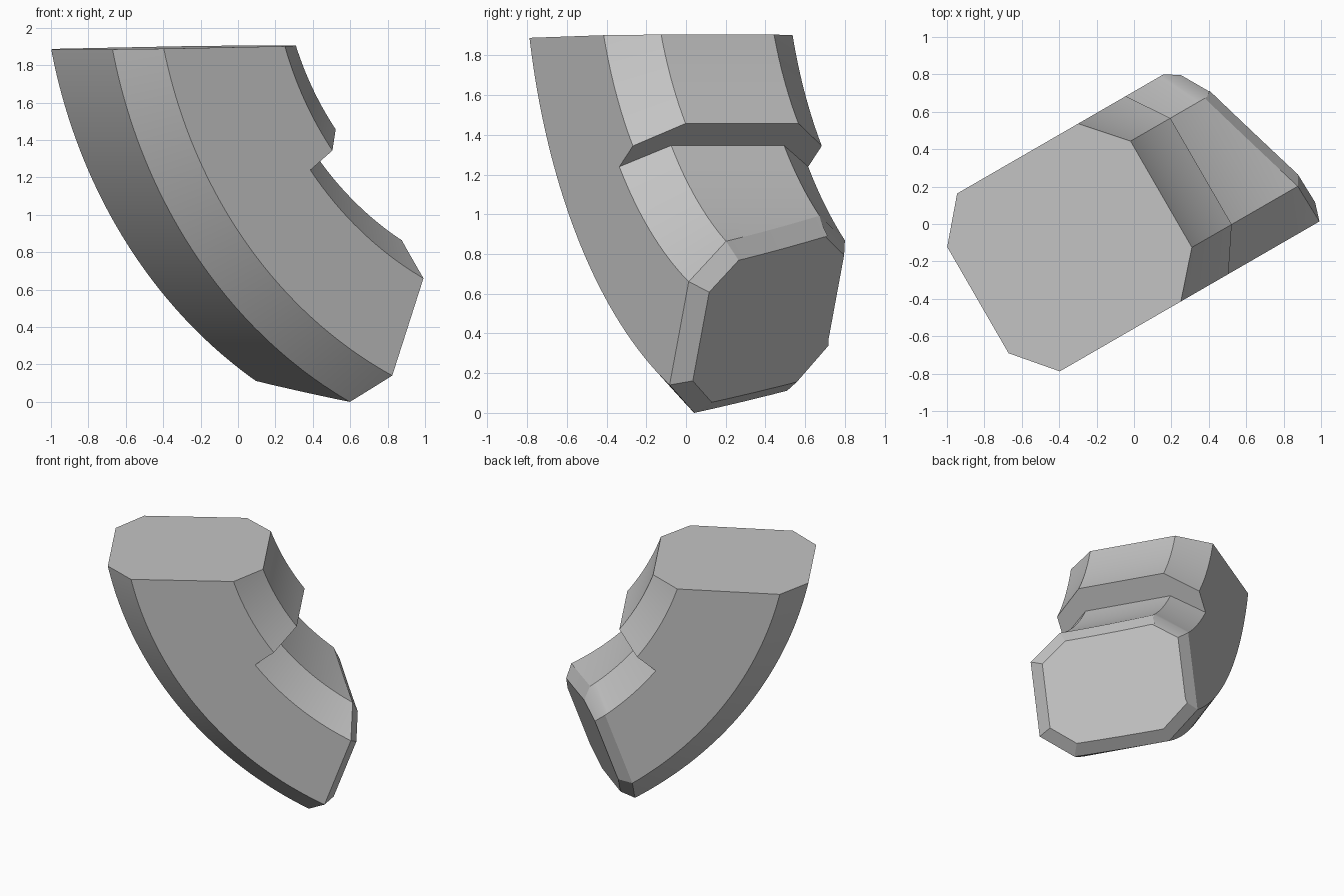
import bpy
import bmesh
from math import sin, cos, radians
from mathutils import Vector, Matrix

if "Cube" in bpy.data.objects:
    bpy.data.objects.remove(bpy.data.objects["Cube"], do_unlink=True)

# Plain grey material
grey = bpy.data.materials.new("plain_grey")
grey.use_nodes = True
colour = (0.55, 0.55, 0.55, 1)
grey.diffuse_color = colour
grey.node_tree.nodes["Principled BSDF"].inputs["Base Color"].default_value = colour

# The bend is swept about a sideways axis through this centre
CENTRE_X, CENTRE_Z = 1.784, 2.48
MID, WIDE, NARROW = 0.065, 0.549, 0.328
STEPS = 24

# Half cross-sections as (radius, half width), from the outer to the inner side
OUTER = [(2.775, NARROW), (2.59, WIDE), (2.038, WIDE)]
UPPER = OUTER + [(1.866, WIDE), (1.68, NARROW)]
LOWER = OUTER + [(1.862, NARROW)]

bm = bmesh.new()


def ring(half, degrees):
    """Mirror a half section and place it at an angle around the bend."""
    a = radians(degrees)
    section = [(r, MID - w) for r, w in half] + [(r, MID + w) for r, w in reversed(half)]
    return [bm.verts.new((CENTRE_X - r * cos(a), y, CENTRE_Z - r * sin(a))) for r, y in section]


def sweep(half, start, end):
    rings = [ring(half, start + (end - start) * i / STEPS) for i in range(STEPS + 1)]
    for a, b in zip(rings, rings[1:]):
        for i in range(len(a)):
            j = (i + 1) % len(a)
            bm.faces.new((a[i], a[j], b[j], b[i]))
    return rings


def trim(point, normal):
    """Cut the sweep with a plane and close the opening with a cap."""
    geom = bm.verts[:] + bm.edges[:] + bm.faces[:]
    cut = bmesh.ops.bisect_plane(bm, geom=geom, plane_co=Vector(point),
                                 plane_no=Vector(normal).normalized(), clear_outer=True)
    edges = [e for e in cut["geom_cut"] if isinstance(e, bmesh.types.BMEdge)]
    return bmesh.ops.edgeloop_fill(bm, edges=edges)["faces"]


# Thick upper part, thinner lower part, and the ledge between them
thick = sweep(UPPER, 8, 37.5)[-1]
thin = sweep(LOWER, 37.5, 75)[0]
bm.faces.new(thick[2:8] + [thin[4], thin[3]])
bmesh.ops.remove_doubles(bm, verts=bm.verts[:], dist=0.0005)

# Nearly level top and slanted lower end
trim((0.212, 0, 1.905), (-0.0176, 0, 1))
end_cap = trim((0.442, 0, 0), (1, 0.37, -0.37))
bmesh.ops.recalc_face_normals(bm, faces=bm.faces[:])

# Bevelled rim on the lower end
bmesh.ops.inset_region(bm, faces=end_cap, thickness=0.08, depth=0.078, use_even_offset=True)

# Turn the bend to its diagonal heading
bmesh.ops.rotate(bm, verts=bm.verts[:], cent=(0, 0, 0), matrix=Matrix.Rotation(radians(30), 3, "Z"))

mesh = bpy.data.meshes.new("bent_block")
bm.to_mesh(mesh)
bm.free()
mesh.materials.append(grey)
block = bpy.data.objects.new("bent_block", mesh)
bpy.context.collection.objects.link(block)
bpy.context.view_layer.objects.active = block
block.select_set(True)
bpy.ops.object.shade_smooth_by_angle(angle=radians(25))
